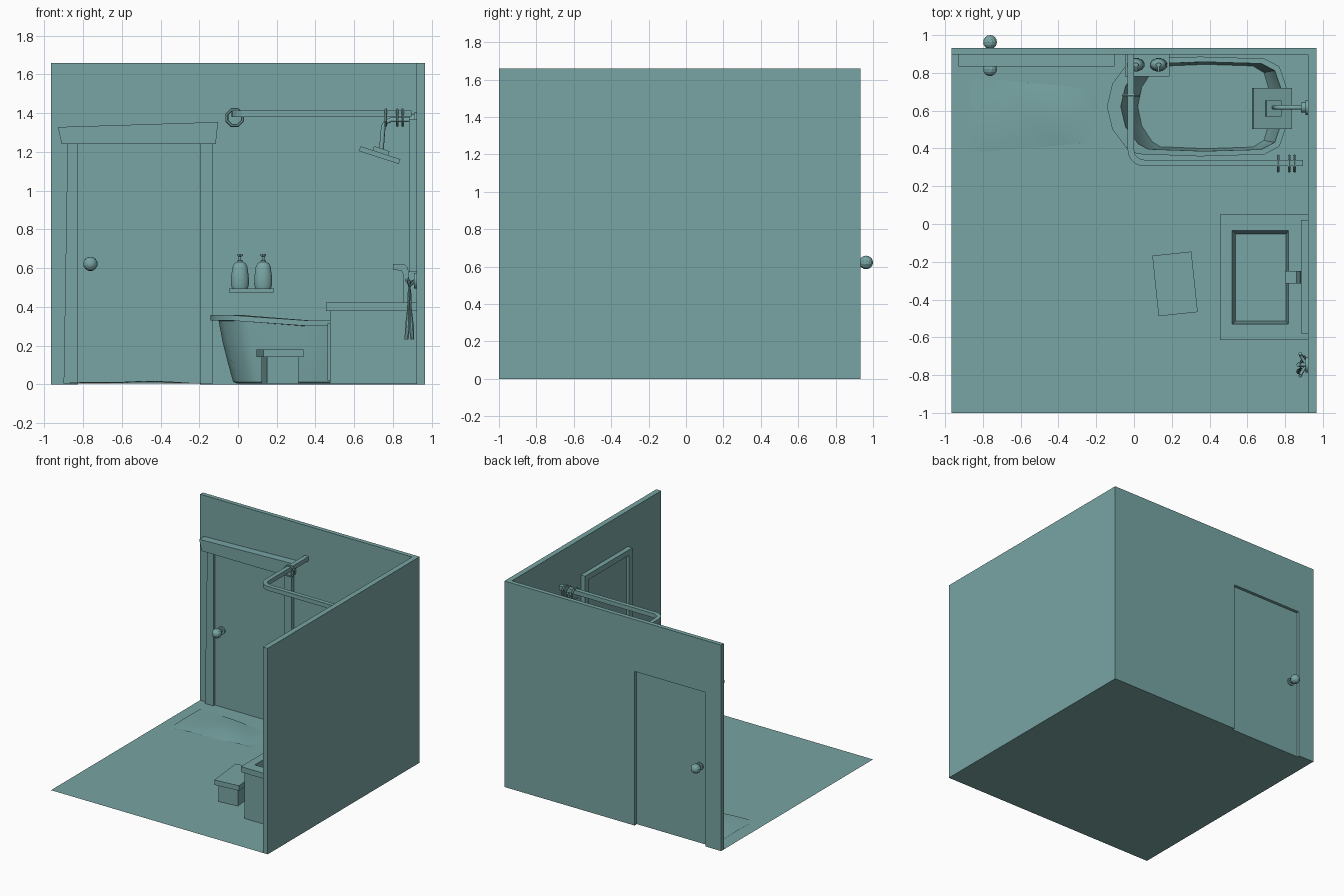
import bpy, bmesh, math
from mathutils import Vector

if "Cube" in bpy.data.objects:
    bpy.data.objects.remove(bpy.data.objects["Cube"])

# One teal finish for the whole model
TEAL = bpy.data.materials.new("teal")
TEAL.diffuse_color = (.187, .376, .372, 1)
TEAL.use_nodes = True
TEAL.node_tree.nodes["Principled BSDF"].inputs["Base Color"].default_value = TEAL.diffuse_color


def finish(name, bm, smooth=False):
    bmesh.ops.recalc_face_normals(bm, faces=bm.faces)
    me = bpy.data.meshes.new(name)
    bm.to_mesh(me)
    bm.free()
    me.materials.append(TEAL)
    ob = bpy.data.objects.new(name, me)
    bpy.context.collection.objects.link(ob)
    if smooth:
        bpy.ops.object.select_all(action='DESELECT')
        ob.select_set(True)
        bpy.context.view_layer.objects.active = ob
        bpy.ops.object.shade_smooth_by_angle(angle=math.radians(40))
    return ob


def loft(name, rings, smooth=False, cap_start=True, cap_end=True):
    """Skin a list of equal-length closed rings."""
    bm = bmesh.new()
    vs = [[bm.verts.new(p) for p in r] for r in rings]
    n = len(vs[0])
    for a, b in zip(vs, vs[1:]):
        for i in range(n):
            bm.faces.new((a[i], a[(i + 1) % n], b[(i + 1) % n], b[i]))
    if cap_start:
        bm.faces.new(vs[0])
    if cap_end:
        bm.faces.new(vs[-1])
    return finish(name, bm, smooth)


def prism(name, pts, y0, y1):
    """Front-view outline (x, z) extruded along y."""
    return loft(name, [[(x, y, z) for x, z in pts] for y in (y0, y1)])


def box(name, x0, x1, y0, y1, z0, z1):
    return prism(name, [(x0, z0), (x1, z0), (x1, z1), (x0, z1)], y0, y1)


def lathe(name, c, prof, axis='Z', n=12, sy=1.0, smooth=True):
    """Turned shape; prof is (radius, distance along axis)."""
    rings = []
    for r, d in prof:
        ring = []
        for i in range(n):
            a = 2 * math.pi * (i + 0.5) / n
            u, v = r * math.cos(a), r * math.sin(a) * sy
            off = {'Z': (u, v, d), 'Y': (u, d, v), 'X': (d, u, v)}[axis]
            ring.append(Vector(c) + Vector(off))
        rings.append(ring)
    return loft(name, rings, smooth)


def torus(name, c, R, r, axis):
    rings = []
    for k in range(9):
        a = 2 * math.pi * (k + 0.5) / 8
        ring = []
        for j in range(6):
            b = 2 * math.pi * j / 6
            rad, w = R + r * math.cos(b), r * math.sin(b)
            u, v = rad * math.cos(a), rad * math.sin(a)
            ring.append(Vector(c) + Vector((u, w, v) if axis == 'Y' else (w, u, v)))
        rings.append(ring)
    return loft(name, rings, False, False, False)


def tube(name, pts, r):
    cu = bpy.data.curves.new(name, 'CURVE')
    cu.dimensions = '3D'
    cu.bevel_depth, cu.bevel_resolution, cu.use_fill_caps = r, 2, True
    cu.materials.append(TEAL)
    sp = cu.splines.new('POLY')
    sp.points.add(len(pts) - 1)
    for p, co in zip(sp.points, pts):
        p.co = (*co, 1)
    ob = bpy.data.objects.new(name, cu)
    bpy.context.collection.objects.link(ob)
    return ob


def rect(x0, x1, y0, y1, z):
    return [(x0, y0, z), (x1, y0, z), (x1, y1, z), (x0, y1, z)]


# Room shell: floor sheet, back wall with door opening, right wall
bm = bmesh.new()
bm.faces.new([bm.verts.new(p) for p in rect(-.965, .925, -1, .9, 0)])
finish("floor", bm)
prism("back_wall", [(-.965, 0), (-.825, 0), (-.825, 1.24), (-.195, 1.24), (-.195, 0),
                    (.925, 0), (.925, 1.658), (-.965, 1.658)], .897, .932)
box("right_wall", .922, .965, -1, .932, 0, 1.658)

# Door, casing and crooked header
box("door", -.825, -.195, .885, .908, .003, 1.24)
prism("left_casing", [(-.90, .003), (-.825, .003), (-.825, 1.24), (-.88, 1.24)], .865, .9)
prism("right_casing", [(-.195, .003), (-.13, .003), (-.13, 1.24), (-.195, 1.24)], .865, .9)
prism("door_header", [(-.91, 1.24), (-.115, 1.24), (-.103, 1.354), (-.93, 1.328)], .835, .9)

# Door knobs on both faces
half = [(math.sin(math.pi * i / 8) * .037 + .0005, -math.cos(math.pi * i / 8) * .037) for i in range(9)]
for side, y in (("inner", .82), ("outer", .963)):
    lathe(side + "_knob", (-.762, y, .622), half, 'Y', smooth=False)
lathe("knob_shaft", (-.762, 0, .622), [(.016, .82), (.016, .963)], 'Y', 8)
lathe("knob_rosette", (-.762, 0, .622), [(.03, .873), (.03, .918)], 'Y')

# Bathtub: outside skin, rolled rim, inside skin
side = [(-.115, .12), (-.04, .22), (.02, .252), (.35, .264), (.69, .254), (.77, .212), (.805, .11)]
plan = [(-.143, 0)] + [(x, -y) for x, y in side] + [(.82, 0)] + side[::-1]


def tub_ring(x0, x1, s, z, rim=None):
    out = []
    for x, y in plan:
        t = (x + .143) / .963
        top = .33 + .028 * max(0, min(1, (.28 - x) / .32))
        out.append((x0 + t * (x1 - x0), .622 + y * s, z if rim is None else top + rim))
    return out


loft("bathtub", [
    tub_ring(.0, .70, .80, .003), tub_ring(-.025, .73, .84, .012), tub_ring(-.055, .76, .89, .12),
    tub_ring(-.08, .78, .92, .22), tub_ring(-.10, .79, .94, 0, -.03), tub_ring(-.143, .82, 1, 0, -.028),
    tub_ring(-.143, .82, 1, 0, 0), tub_ring(-.07, .79, .895, 0, 0), tub_ring(-.045, .775, .885, .22),
    tub_ring(-.01, .75, .87, .1), tub_ring(.02, .725, .845, .045)], True)

# Curtain rod: square bar from back wall, rounded corner, to right wall
h, R, cx, cy = .017, .07, .053, .393
path = [((-.017, .897), (-1, 0))]
for i in range(5):
    a = math.pi + i * math.pi / 8
    n = (math.cos(a), math.sin(a))
    path.append(((cx + R * n[0], cy + R * n[1]), n))
path.append(((.895, cy - R), (0, -1)))
loft("curtain_rod", [[(p[0] + s * n[0] * h, p[1] + s * n[1] * h, 1.397 + k * h)
                      for s, k in ((1, -1), (1, 1), (-1, 1), (-1, -1))] for p, n in path])
for i, x in enumerate((.763, .822, .85)):
    torus(f"curtain_ring_{i}", (x, .32, 1.377), .044, .008, 'X')
torus("curtain_ring_3", (-.017, .68, 1.377), .044, .008, 'Y')

# Shower: wall flange, bent arm, tilted square head
lathe("shower_flange", (0, .617, 1.365), [(.04, .908), (.04, .925)], 'X')
lathe("shower_collar", (0, .617, 1.365), [(.028, .885), (.028, .91)], 'X')
arm = [(.92, .617, 1.365), (.79, .617, 1.365), (.765, .617, 1.355), (.75, .617, 1.33), (.74, .617, 1.21)]
tube("shower_arm", arm, .012)
tilt = math.radians(-18)
for name, w, z0, z1 in (("shower_head", .108, -.013, .013), ("shower_head_neck", .042, .013, .035)):
    ob = box(name, -w, w, -w, w, z0, z1)
    ob.location, ob.rotation_euler = (.731, .612, 1.183), (0, -tilt, 0)

# Shelf with two pump bottles
box("bottle_shelf", -.047, .187, .782, .9, .475, .495)
for i, x in enumerate((.01, .13)):
    lathe(f"bottle_{i}", (x, .843, .495),
          [(.042, 0), (.048, .02), (.047, .06), (.04, .11), (.03, .13), (.014, .137), (.014, .145),
           (.007, .147), (.007, .165), (.016, .167), (.014, .178)], sy=.75)
    box(f"bottle_spout_{i}", x - .006, x + .006, .805, .843, .662, .672)

# Vanity: cabinet, doors, counter with sunken basin
loft("vanity_cabinet", [rect(.475, .922, -.595, .035, z) for z in (.003, .378)], cap_end=False)
for i, y in enumerate((-.575, -.27)):
    box(f"vanity_door_{i}", .463, .476, y, y + .285, .02, .315)
loft("countertop_basin", [
    rect(.475, .92, -.595, .035, .378), rect(.455, .922, -.613, .05, .378),
    rect(.455, .922, -.613, .05, .422), rect(.52, .817, -.53, -.035, .422),
    rect(.538, .806, -.514, -.052, .30)], cap_start=False)

# Square gooseneck faucet
prism("faucet", [(.80, .62), (.86, .62), (.875, .605), (.882, .58), (.885, .42), (.855, .42),
                 (.852, .57), (.843, .588), (.80, .59)], -.315, -.25)


# Framed wall mirror
def yz(x, m):
    return [(x, -.58 + m, .58 + m), (x, .02 - m, .58 + m), (x, .02 - m, 1.37 - m), (x, -.58 + m, 1.37 - m)]


loft("mirror", [yz(.922, 0), yz(.884, 0), yz(.884, .045), yz(.905, .045)])

# Step stool, slightly turned
for name, w, l, z0, z1 in (("stool_seat", .104, .161, .14, .18), ("stool_base", .082, .14, .003, .14)):
    ob = box(name, -w, w, -l, l, z0, z1)
    ob.location, ob.rotation_euler = (.217, -.317, 0), (0, 0, math.radians(6))

# Wall hook with a pair of hanging brushes
lathe("hook_plate", (0, -.745, .535), [(.042, .908), (.042, .922)], 'X')
tube("hook_peg", [(.915, -.745, .535), (.885, -.745, .52), (.87, -.745, .545)], .011)
for s in (-1, 1):
    tube(f"hook_arm_{s}", [(.915, -.745, .535), (.885, -.745 + s * .045, .51), (.88, -.745 + s * .06, .54)], .009)
    ob = lathe(f"hanging_brush_{s}", (0, 0, 0),
               [(.004, 0), (.008, -.04), (.006, -.12), (.013, -.22), (.011, -.28)], n=8)
    ob.location = (.885, -.745 + s * .015, .51)
    ob.rotation_euler = (math.radians(5 * s), math.radians(-3 * s), 0)

# Rippled bath mat lying on the floor
bm = bmesh.new()
bmesh.ops.create_grid(bm, x_segments=20, y_segments=10, size=1)
for v in bm.verts:
    u, w = v.co.x, v.co.y
    z = .005 + .010 * (1 - u * u) * (1 - w * w) + .003 * math.sin(5 * u + 2 * w)
    v.co = (-.53 + .34 * u, .575 + (.17 - .03 * u) * w, max(z, .003))
finish("bath_mat", bm, True)
